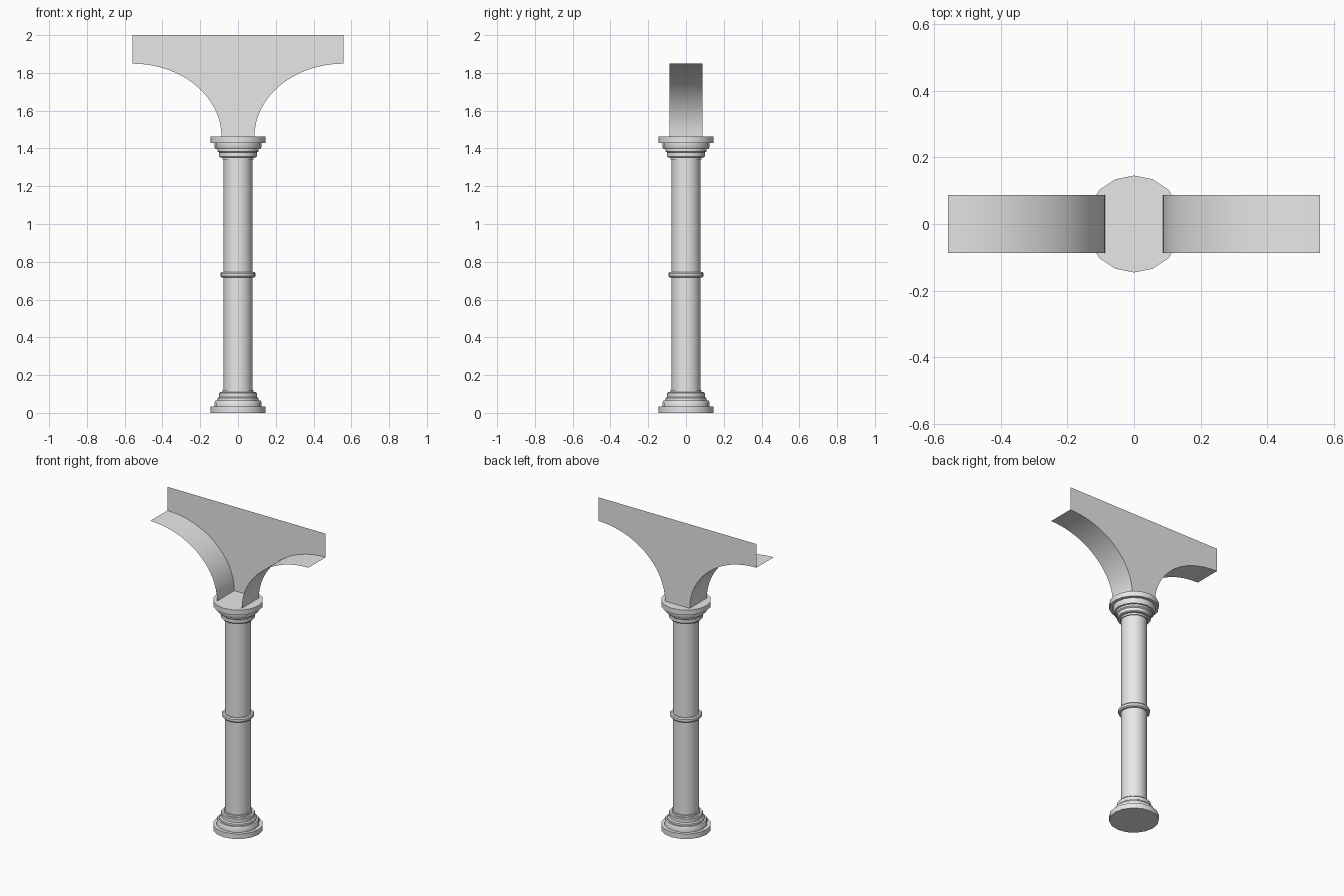
import bpy, bmesh, math

cube = bpy.data.objects.get("Cube")
if cube:
    bpy.data.objects.remove(cube, do_unlink=True)

stone = bpy.data.materials.new("pale_grey_stone")
stone.use_nodes = True
stone.diffuse_color = (0.8, 0.8, 0.8, 1)
stone.node_tree.nodes["Principled BSDF"].inputs["Base Color"].default_value = (0.8, 0.8, 0.8, 1)

SIDES = 16
COLUMN_TOP = 1.463
MID = COLUMN_TOP / 2


def finish(name, bm):
    """Turn a bmesh into a named, smooth shaded stone object."""
    mesh = bpy.data.meshes.new(name)
    bm.to_mesh(mesh)
    bm.free()
    obj = bpy.data.objects.new(name, mesh)
    bpy.context.collection.objects.link(obj)
    mesh.materials.append(stone)
    bpy.ops.object.select_all(action="DESELECT")
    obj.select_set(True)
    bpy.context.view_layer.objects.active = obj
    bpy.ops.object.shade_smooth_by_angle(angle=math.radians(35))
    return obj


def lathe(name, profile):
    """Revolve (radius, height) points around z; a zero radius closes an end."""
    bm = bmesh.new()
    verts = [bm.verts.new((r, 0, z)) for r, z in profile]
    edges = [bm.edges.new(pair) for pair in zip(verts, verts[1:])]
    bmesh.ops.spin(bm, geom=verts + edges, cent=(0, 0, 0), axis=(0, 0, 1),
                   angle=math.tau, steps=SIDES, use_duplicate=False)
    bmesh.ops.remove_doubles(bm, verts=bm.verts, dist=0.0001)
    bmesh.ops.recalc_face_normals(bm, faces=bm.faces)
    return finish(name, bm)


# Stepped base, and the same mouldings upside down as the capital
steps = [(0, 0), (0.1455, 0), (0.1455, 0.033), (0.125, 0.033), (0.125, 0.053),
         (0.119, 0.066), (0.108, 0.066), (0.108, 0.078), (0.1, 0.084),
         (0.1, 0.105), (0.096, 0.11), (0.083, 0.11), (0.083, 0.122), (0.077, 0.122)]
lathe("column_base", steps)
lathe("column_capital", [(r, COLUMN_TOP - z) for r, z in steps])

# Shaft
lathe("column_shaft", [(0.077, 0.122), (0.077, COLUMN_TOP - 0.122)])

# Rounded ring half way up the shaft
ring = [(0.077, MID - 0.014), (0.088, MID - 0.014), (0.0935, MID - 0.007),
        (0.0935, MID + 0.007), (0.088, MID + 0.014), (0.077, MID + 0.014)]
lathe("shaft_ring", ring)

# Arch outline: quarter curve from the foot out to the tip of each arm
FOOT, TIP, SPRING, CROWN, DEPTH = 0.087, 0.559, COLUMN_TOP, 1.849, 0.087
curve = []
for i in range(17):
    a = math.radians(90) * i / 16
    curve.append((TIP - (TIP - FOOT) * math.cos(a),
                  SPRING + (CROWN - SPRING) * math.sin(a)))

# Spandrel wall along the back
bm = bmesh.new()
outline = [(x, z) for x, z in curve] + [(TIP, 2), (-TIP, 2)]
outline += [(-x, z) for x, z in reversed(curve)]
face = bm.faces.new([bm.verts.new((x, DEPTH, z)) for x, z in outline])
face.normal_update()
if face.normal.y < 0:
    face.normal_flip()
finish("spandrel_wall", bm)

# Curved undersides of the two arms, open above and in front
for side, name in ((1, "left_arch_soffit"), (-1, "right_arch_soffit")):
    bm = bmesh.new()
    rows = [[bm.verts.new((side * x, y, z)) for y in (-DEPTH, DEPTH)] for x, z in curve]
    for a, b in zip(rows, rows[1:]):
        quad = [a[0], a[1], b[1], b[0]]
        bm.faces.new(quad if side > 0 else quad[::-1])
    bm.normal_update()
    if sum(f.normal.z for f in bm.faces) > 0:
        bmesh.ops.reverse_faces(bm, faces=bm.faces)
    finish(name, bm)
